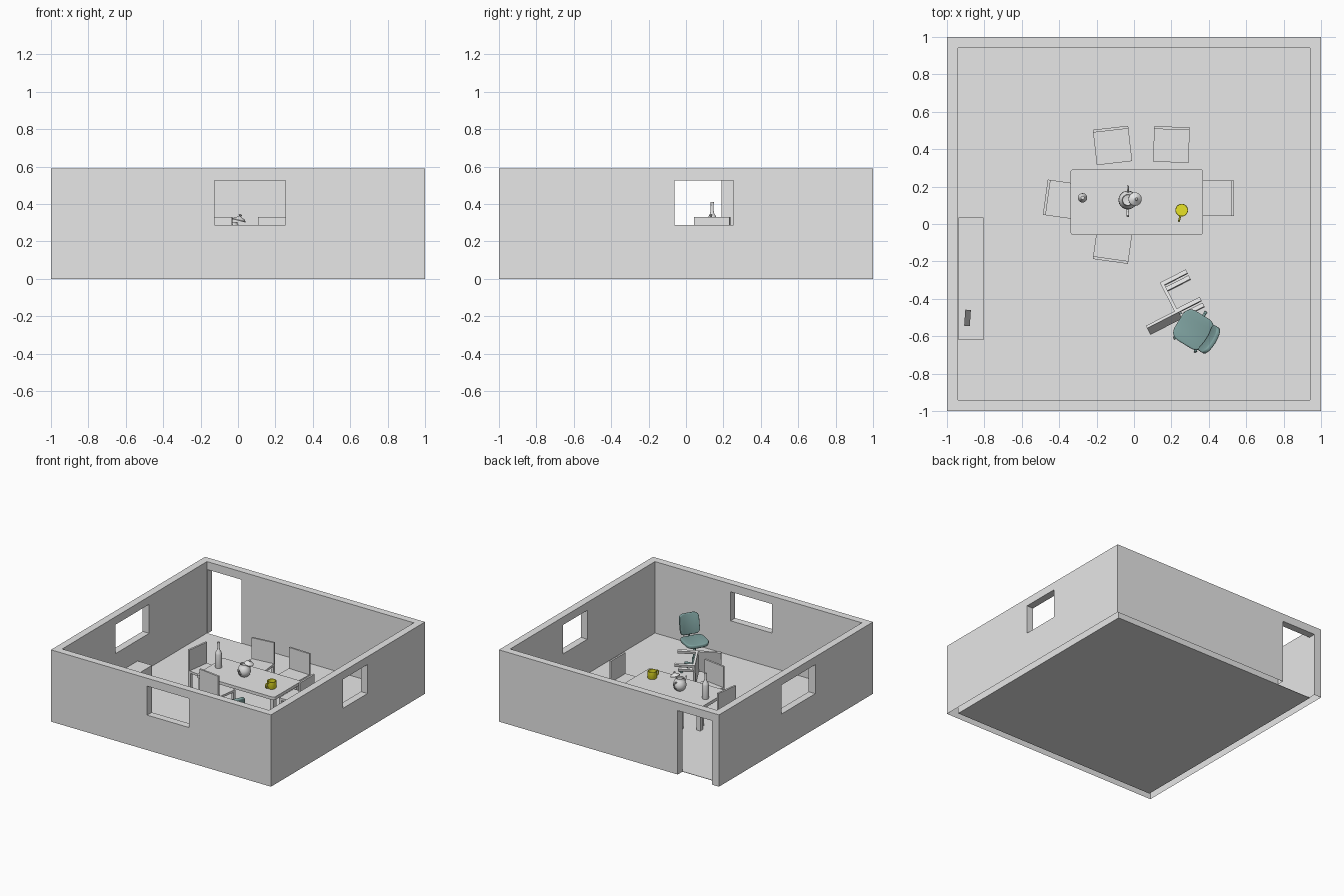
import bpy, bmesh, math
from mathutils import Matrix, Vector

if "Cube" in bpy.data.objects:
    bpy.data.objects.remove(bpy.data.objects["Cube"])


def mat(name, rgb):
    m = bpy.data.materials.new(name)
    m.diffuse_color = (*rgb, 1)
    m.use_nodes = True
    m.node_tree.nodes["Principled BSDF"].inputs["Base Color"].default_value = m.diffuse_color
    return m


GREY = mat("light_grey", (0.8, 0.8, 0.8))
DARK = mat("dark_grey", (0.17, 0.17, 0.17))
YELLOW = mat("yellow", (0.8, 0.76, 0.02))
TEAL = mat("teal", (0.21, 0.36, 0.35))


def finish(name, bm, material, M=None, smooth=False):
    bmesh.ops.recalc_face_normals(bm, faces=bm.faces)
    if M is not None:
        bm.transform(M)
    me = bpy.data.meshes.new(name)
    bm.to_mesh(me)
    bm.free()
    me.materials.append(material)
    ob = bpy.data.objects.new(name, me)
    bpy.context.collection.objects.link(ob)
    if smooth:
        shade(ob)
    return ob


def shade(ob):
    bpy.ops.object.select_all(action='DESELECT')
    ob.select_set(True)
    bpy.context.view_layer.objects.active = ob
    bpy.ops.object.shade_smooth_by_angle(angle=math.radians(40))


def add_box(bm, lo, hi):
    lo, hi = Vector(lo), Vector(hi)
    T = Matrix.Translation((lo + hi) / 2) @ Matrix.Diagonal((*(hi - lo), 1))
    return bmesh.ops.create_cube(bm, size=1, matrix=T)['verts']


def box(name, lo, hi, material, M=None):
    bm = bmesh.new()
    add_box(bm, lo, hi)
    return finish(name, bm, material, M)


def lathe(name, profile, material, M=None, n=32):
    bm = bmesh.new()
    vs = [bm.verts.new((r, 0, z)) for r, z in profile]
    es = [bm.edges.new(p) for p in zip(vs, vs[1:])]
    bmesh.ops.spin(bm, geom=vs + es, cent=(0, 0, 0), axis=(0, 0, 1),
                   angle=2 * math.pi, steps=n)
    bmesh.ops.remove_doubles(bm, verts=bm.verts, dist=1e-5)
    return finish(name, bm, material, M, True)


def tube(name, points, radius, material, M=Matrix()):
    cu = bpy.data.curves.new(name, 'CURVE')
    cu.dimensions = '3D'
    cu.bevel_depth = radius
    cu.bevel_resolution = 3
    cu.use_fill_caps = True
    cu.resolution_u = 6
    sp = cu.splines.new('BEZIER')
    sp.bezier_points.add(len(points) - 1)
    for bp, p in zip(sp.bezier_points, points):
        bp.co = M @ Vector(p)
        bp.handle_left_type = bp.handle_right_type = 'AUTO'
    ob = bpy.data.objects.new(name, cu)
    bpy.context.collection.objects.link(ob)
    cu.materials.append(material)
    bpy.ops.object.select_all(action='DESELECT')
    ob.select_set(True)
    bpy.context.view_layer.objects.active = ob
    bpy.ops.object.convert(target='MESH')
    shade(bpy.context.view_layer.objects.active)


# Walls: outer block with the room, windows and door cut away
walls = box("walls", (-1, -1, 0), (1, 1, 0.59), GREY)
W0, W1 = 0.287, 0.525
cuts = [((-0.94, -0.94, -0.1), (0.94, 0.94, 1)),
        ((-0.125, -1.1, W0), (0.253, -0.9, W1)),      # front window
        ((0.9, -0.062, W0), (1.1, 0.253, W1)),        # right window
        ((-1.1, -0.25, W0), (-0.9, 0.19, W1)),        # left window
        ((-0.936, 0.9, -0.1), (-0.625, 1.1, W1))]     # back door
cutters = []
for lo, hi in cuts:
    c = box("cutter", lo, hi, GREY)
    c.hide_render = True
    cutters.append(c)
    md = walls.modifiers.new("cut", 'BOOLEAN')
    md.operation = 'DIFFERENCE'
    md.solver = 'EXACT'
    md.object = c
dg = bpy.context.evaluated_depsgraph_get()
me = bpy.data.meshes.new_from_object(walls.evaluated_get(dg))
walls.modifiers.clear()
walls.data = me
for c in cutters:
    bpy.data.objects.remove(c)
# The walls are open underneath
bm = bmesh.new()
bm.from_mesh(me)
under = [f for f in bm.faces if abs(f.normal.z) > 0.9 and f.calc_center_median().z < 0.01]
bmesh.ops.delete(bm, geom=under, context='FACES')
bm.to_mesh(me)
bm.free()
box("floor", (-0.94, -0.94, 0), (0.94, 0.94, 0.003), GREY)

# Table: rounded top and four legs
bm = bmesh.new()
add_box(bm, (-0.34, -0.06, 0.18), (0.37, 0.295, 0.205))
up = [e for e in bm.edges if abs(e.verts[0].co.z - e.verts[1].co.z) > 0.01]
bmesh.ops.bevel(bm, geom=up, offset=0.02, segments=4, affect='EDGES', profile=0.5)
finish("table_top", bm, GREY)
for x in (-0.31, 0.34):
    for y in (-0.03, 0.265):
        box("table_leg", (x - 0.017, y - 0.017, 0.003), (x + 0.017, y + 0.017, 0.18), GREY)


# Dining chair: back towards local +y
def chair(M):
    box("chair_seat", (-0.095, -0.095, 0.14), (0.095, 0.095, 0.158), GREY, M)
    box("chair_back", (-0.095, 0.08, 0.158), (0.095, 0.095, 0.33), GREY, M)
    for x in (-0.084, 0.084):
        for y in (-0.084, 0.084):
            box("chair_leg", (x - 0.011, y - 0.011, 0.003), (x + 0.011, y + 0.011, 0.14), GREY, M)


for x, y, a in ((-0.115, 0.42, 6.5), (0.2, 0.425, -2), (-0.38, 0.13, 82),
                (0.44, 0.137, -90), (-0.113, -0.106, 172)):
    chair(Matrix.Translation((x, y, 0)) @ Matrix.Rotation(math.radians(a), 4, 'Z'))

# Sixth chair, tipped onto its side
t = math.radians(12)
zc = Vector((-0.89, -0.456, 0)).normalized()
yc = Vector((0.456 * math.cos(t), -0.89 * math.cos(t), math.sin(t))).normalized()
xc = yc.cross(zc)
R = Matrix((xc, yc, zc)).transposed().to_4x4()
chair(Matrix.Translation((0.33, -0.342, 0.115)) @ R)

# Low bench along the left wall with a small dark box
box("bench", (-0.937, -0.62, 0.003), (-0.805, 0.035, 0.12), GREY)
box("small_box", (-0.015, -0.043, 0), (0.015, 0.043, 0.015), DARK,
    Matrix.Translation((-0.89, -0.502, 0.12)) @ Matrix.Rotation(math.radians(-4), 4, 'Z'))

# Bottle
lathe("bottle", [(0, 0), (0.024, 0), (0.025, 0.004), (0.025, 0.11), (0.022, 0.125), (0.011, 0.145),
                 (0.008, 0.16), (0.008, 0.198), (0.01, 0.198), (0.01, 0.206), (0, 0.206)],
      GREY, Matrix.Translation((-0.275, 0.14, 0.205)), 24)

# Kettle with tilted lid, spout and handle
K = Matrix.Translation((-0.033, 0.128, 0.205))
lathe("kettle_body", [(0, 0), (0.028, 0), (0.042, 0.014), (0.05, 0.036), (0.048, 0.058), (0.038, 0.08),
                      (0.03, 0.09), (0.03, 0.1), (0.026, 0.1), (0.026, 0.085), (0, 0.08)], GREY, K)
L = Matrix.Translation((0.005, 0.133, 0.31)) @ Matrix.Rotation(math.radians(14), 4, 'Y')
lathe("kettle_lid", [(0, 0), (0.036, 0), (0.036, 0.005), (0.026, 0.015), (0.008, 0.021), (0.005, 0.025),
                     (0.009, 0.031), (0.006, 0.036), (0, 0.037)], GREY, L)
tube("kettle_spout", [(0, -0.042, 0.03), (0, -0.062, 0.045), (0, -0.072, 0.068), (0, -0.086, 0.082)],
     0.007, GREY, K)
tube("kettle_handle", [(0, 0.04, 0.075), (0, 0.068, 0.077), (0, 0.074, 0.055), (0, 0.062, 0.032),
                       (0, 0.046, 0.024)], 0.005, GREY, K)

# Mug
G = Matrix.Translation((0.255, 0.074, 0.205)) @ Matrix.Rotation(math.radians(-14), 4, 'Z')
lathe("mug", [(0, 0), (0.032, 0), (0.034, 0.003), (0.034, 0.058), (0.03, 0.058), (0.03, 0.005), (0, 0.005)],
      YELLOW, G)
tube("mug_handle", [(0, -0.032, 0.047), (0, -0.054, 0.046), (0, -0.06, 0.03), (0, -0.052, 0.014),
                    (0, -0.032, 0.012)], 0.005, YELLOW, G)

# Office chair: back towards local +y
O = Matrix.Translation((0.322, -0.568, 0)) @ Matrix.Rotation(math.radians(-121.5), 4, 'Z')


def cushion(name, size, round_, thin, bend, M):
    bm = bmesh.new()
    add_box(bm, [-s / 2 for s in size], [s / 2 for s in size])
    axis = min(range(3), key=lambda i: size[i])
    corner = [e for e in bm.edges if abs((e.verts[0].co - e.verts[1].co)[axis]) > 1e-4]
    bmesh.ops.bevel(bm, geom=corner, offset=round_, segments=5, affect='EDGES', profile=0.5)
    rim = [e for e in bm.edges if abs((e.verts[0].co - e.verts[1].co)[axis]) < 1e-4]
    bmesh.ops.bevel(bm, geom=rim, offset=thin, segments=3, affect='EDGES', profile=0.5)
    for i in range(-3, 4):      # slices so the cushion can curve
        bmesh.ops.bisect_plane(bm, geom=bm.verts[:] + bm.edges[:] + bm.faces[:],
                               plane_co=(i * size[0] / 8, 0, 0), plane_no=(1, 0, 0))
    for v in bm.verts:
        v.co[axis] += bend * v.co.x ** 2
    finish(name, bm, TEAL, M, True)


cushion("office_seat", (0.185, 0.185, 0.03), 0.05, 0.009, 0.8, O @ Matrix.Translation((0, -0.005, 0.24)))
cushion("office_back", (0.16, 0.024, 0.165), 0.035, 0.008, -2.2,
        O @ Matrix.Translation((0, 0.105, 0.345)) @ Matrix.Rotation(math.radians(-12), 4, 'X'))
tube("office_back_support", [(0, 0.03, 0.22), (0, 0.085, 0.225), (0, 0.104, 0.26), (0, 0.115, 0.32)],
     0.009, TEAL, O)
lathe("office_column", [(0, 0.03), (0.018, 0.03), (0.018, 0.11), (0.011, 0.11), (0.011, 0.215),
                        (0.04, 0.215), (0.04, 0.226), (0, 0.226)], TEAL, O, 20)
for i in range(5):
    A = O @ Matrix.Rotation(math.radians(72 * i + 17), 4, 'Z')
    tube("office_base_leg", [(0, 0.01, 0.05), (0, 0.06, 0.042), (0, 0.105, 0.032)], 0.008, TEAL, A)
    lathe("office_wheel", [(0, -0.008), (0.013, -0.008), (0.013, 0.008), (0, 0.008)], TEAL,
          A @ Matrix.Translation((0, 0.105, 0.016)) @ Matrix.Rotation(math.pi / 2, 4, 'Y'), 16)
